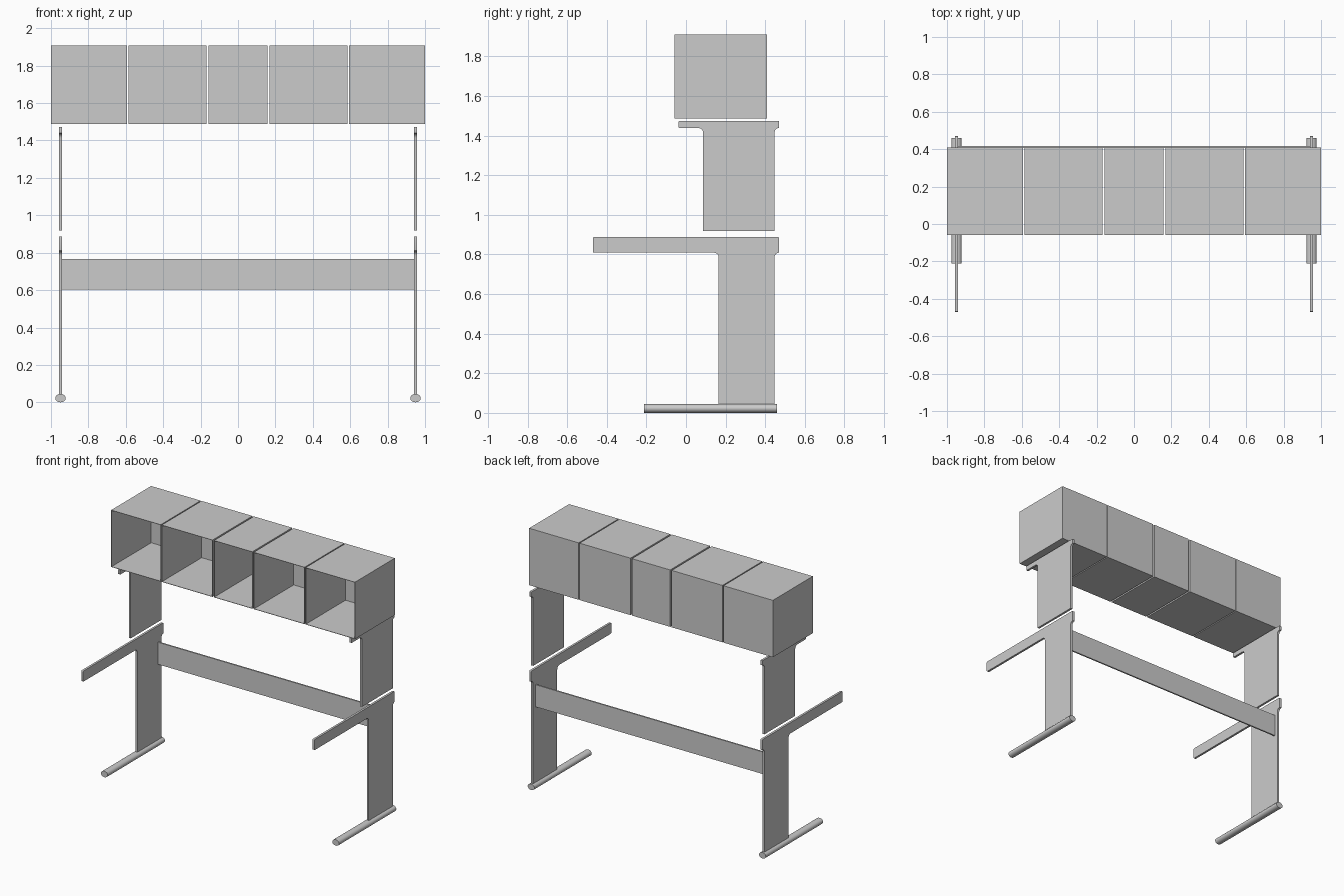
import bpy, bmesh, math
from mathutils import Vector

if "Cube" in bpy.data.objects:
    bpy.data.objects.remove(bpy.data.objects["Cube"])


def finish(bm, name, smooth=False):
    bmesh.ops.recalc_face_normals(bm, faces=bm.faces[:])
    mesh = bpy.data.meshes.new(name)
    bm.to_mesh(mesh)
    bm.free()
    ob = bpy.data.objects.new(name, mesh)
    bpy.context.collection.objects.link(ob)
    if smooth:
        bpy.ops.object.select_all(action='DESELECT')
        ob.select_set(True)
        bpy.context.view_layer.objects.active = ob
        bpy.ops.object.shade_smooth_by_angle(angle=math.radians(35))
    return ob


def rounded(corners, steps=5):
    """Round each (a, b, radius) corner of a profile."""
    out = []
    for i, (a, b, r) in enumerate(corners):
        p = Vector((a, b))
        if r == 0:
            out.append(p)
            continue
        u = (Vector(corners[i - 1][:2]) - p).normalized() * r
        v = (Vector(corners[(i + 1) % len(corners)][:2]) - p).normalized() * r
        for k in range(steps + 1):
            t = k / steps * math.pi / 2
            out.append(p + u * (1 - math.sin(t)) + v * (1 - math.cos(t)))
    return out


def extrude(name, points, offset, smooth=True):
    bm = bmesh.new()
    face = bm.faces.new([bm.verts.new(p) for p in points])
    new = bmesh.ops.extrude_face_region(bm, geom=[face])['geom']
    bmesh.ops.translate(bm, vec=offset,
                        verts=[g for g in new if isinstance(g, bmesh.types.BMVert)])
    return finish(bm, name, smooth)


def block(bm, lo, hi):
    verts = bmesh.ops.create_cube(bm, size=1)['verts']
    for v in verts:
        v.co = [(l + h) / 2 + c * (h - l) for l, h, c in zip(lo, hi, v.co)]
    return verts


def bracket(name, x, front, back, col_front, bottom, under, top, arm_r):
    """Flat side plate: upright column with a longer arm on top."""
    col_back = 0.447
    r = back - col_back
    prof = rounded([
        (col_front, bottom, 0), (col_back, bottom, 0),
        (col_back, under - r, 0.008), (back, under - r, 0),
        (back, top, arm_r), (front, top, arm_r), (front, under, arm_r),
        (col_front, under, 0.025)])
    # replace the small back step by a curved flare
    flare = [Vector((col_back + r * (1 - math.cos(t)), under - r + r * math.sin(t)))
             for t in (k / 5 * math.pi / 2 for k in range(6))]
    prof = prof[:2] + flare + prof[9:]
    extrude(name, [(x - 0.008, p.x, p.y) for p in prof], (0.016, 0, 0))


# side frames: foot, desk bracket, shelf bracket
for side, s in (("left", -1), ("right", 1)):
    x = s * 0.949
    ring = [(x + 0.028 * math.cos(a), -0.211, 0.0225 + 0.0225 * math.sin(a))
            for a in (k * math.pi / 8 for k in range(16))]
    extrude(side + "_foot", ring, (0, 0.671, 0))
    bracket(side + "_desk_leg", x, -0.47, 0.47, 0.165, 0.04, 0.809, 0.888, 0.006)
    bracket(side + "_shelf_support", x, -0.037, 0.47, 0.087, 0.918, 1.438, 1.473, 0.003)

# rear cross beam
bm = bmesh.new()
block(bm, (-0.945, 0.407, 0.603), (0.945, 0.418, 0.767))
finish(bm, "cross_beam")

# row of thin-walled cubbies, open at the front
for i, (x0, x1) in enumerate(((-1, -0.594), (-0.586, -0.169), (-0.157, 0.157),
                              (0.169, 0.586), (0.594, 1))):
    bm = bmesh.new()
    block(bm, (x0, -0.058, 1.487), (x1, 0.41, 1.909))
    bm.normal_update()
    bmesh.ops.delete(bm, geom=[f for f in bm.faces if f.normal.y < -0.9],
                     context='FACES_ONLY')
    # keep the shell normals pointing outward, then thicken inward
    mesh = bpy.data.meshes.new("cubby")
    bm.to_mesh(mesh)
    bm.free()
    ob = bpy.data.objects.new("cubby_%d" % (i + 1), mesh)
    bpy.context.collection.objects.link(ob)
    mod = ob.modifiers.new("walls", 'SOLIDIFY')
    mod.thickness = 0.003
    mod.offset = -1
    mod.use_even_offset = True
